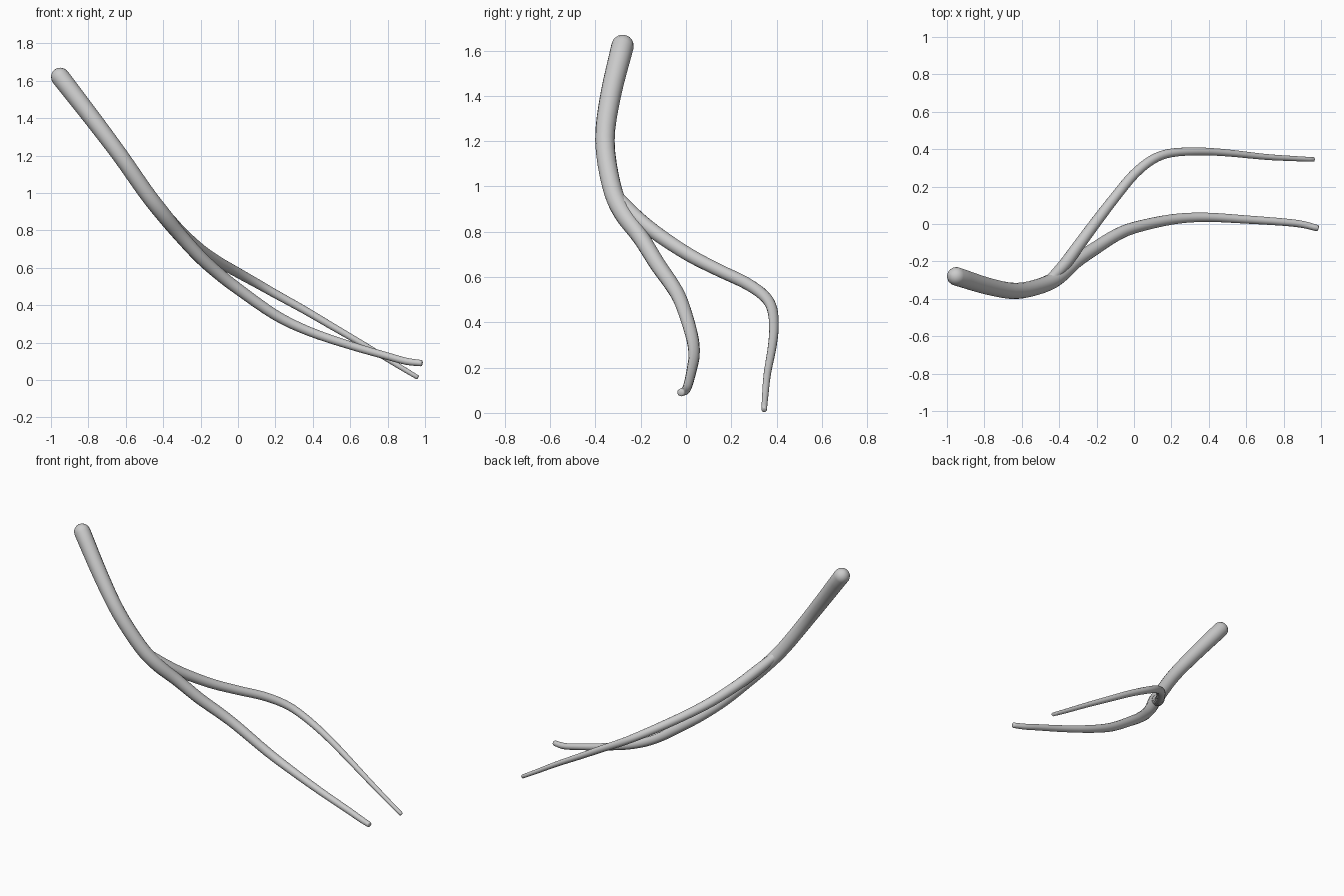
import bpy, bmesh, math
from mathutils import Vector

if "Cube" in bpy.data.objects:
    bpy.data.objects.remove(bpy.data.objects["Cube"])

SIDES = 16
STEPS = 4


def smooth_path(pts):
    """Catmull-Rom sampling of (x, y, z, radius) points."""
    p = [Vector(q) for q in pts]
    p = [2 * p[0] - p[1]] + p + [2 * p[-1] - p[-2]]
    out = []
    for i in range(1, len(p) - 2):
        a, b, c, d = p[i - 1:i + 3]
        for s in range(STEPS):
            t = s / STEPS
            out.append(0.5 * (2 * b + (c - a) * t + (2 * a - 5 * b + 4 * c - d) * t * t
                              + (3 * b - a - 3 * c + d) * t ** 3))
    out.append(p[-2])
    return out


def tube(name, pts, cap_start, cap_end):
    """Tapered tube; cap values give dome height relative to the radius."""
    path = smooth_path(pts)
    rows = [(q.xyz, q.w) for q in path]
    d0 = (rows[0][0] - rows[1][0]).normalized()
    d1 = (rows[-1][0] - rows[-2][0]).normalized()
    angles = [math.radians(a) for a in (22, 45, 67, 85)]
    (c0, r0), (c1, r1) = rows[0], rows[-1]
    head = [(c0 + d0 * r0 * cap_start * math.sin(a), r0 * math.cos(a)) for a in reversed(angles)]
    tail = [(c1 + d1 * r1 * cap_end * math.sin(a), r1 * math.cos(a)) for a in angles]
    rows = head + rows + tail

    bm = bmesh.new()
    rings = []
    n = Vector((0, 1, 0))
    for i, (c, r) in enumerate(rows):
        t = (rows[min(i + 1, len(rows) - 1)][0] - rows[max(i - 1, 0)][0]).normalized()
        n = (n - t * n.dot(t)).normalized()
        b = t.cross(n)
        rings.append([bm.verts.new(c + r * (n * math.cos(k * math.tau / SIDES)
                                            + b * math.sin(k * math.tau / SIDES)))
                      for k in range(SIDES)])
    for u, v in zip(rings, rings[1:]):
        for k in range(SIDES):
            j = (k + 1) % SIDES
            bm.faces.new((u[k], u[j], v[j], v[k]))
    bm.faces.new(rings[0])
    bm.faces.new(rings[-1])
    bmesh.ops.recalc_face_normals(bm, faces=bm.faces)
    me = bpy.data.meshes.new(name)
    bm.to_mesh(me)
    bm.free()
    me.shade_smooth()
    ob = bpy.data.objects.new(name, me)
    bpy.context.collection.objects.link(ob)
    return ob


# Thick stem running on into the lower branch
tube("stem", [
    (-0.95, -0.28, 1.62, 0.050), (-0.78, -0.333, 1.40, 0.046), (-0.63, -0.358, 1.20, 0.043),
    (-0.49, -0.328, 1.00, 0.042), (-0.40, -0.28, 0.885, 0.041), (-0.31, -0.20, 0.775, 0.037),
    (-0.20, -0.125, 0.655, 0.035), (-0.10, -0.062, 0.565, 0.033), (0.0, -0.02, 0.487, 0.031),
    (0.20, 0.024, 0.347, 0.028), (0.38, 0.036, 0.26, 0.025), (0.60, 0.024, 0.185, 0.022),
    (0.80, 0.010, 0.127, 0.020), (0.90, -0.002, 0.10, 0.019), (0.98, -0.022, 0.09, 0.017),
], 1.0, 0.4)

# Thin side branch, starting inside the stem
tube("side_branch", [
    (-0.45, -0.30, 0.95, 0.028), (-0.37, -0.215, 0.86, 0.033), (-0.30, -0.12, 0.785, 0.032),
    (-0.20, 0.015, 0.697, 0.030), (-0.10, 0.145, 0.63, 0.028), (0.0, 0.265, 0.573, 0.027),
    (0.10, 0.345, 0.517, 0.025), (0.20, 0.38, 0.46, 0.023), (0.35, 0.388, 0.377, 0.021),
    (0.50, 0.38, 0.289, 0.019), (0.70, 0.359, 0.172, 0.016), (0.85, 0.35, 0.08, 0.014),
    (0.96, 0.345, 0.014, 0.012),
], 0.5, 0.3)
